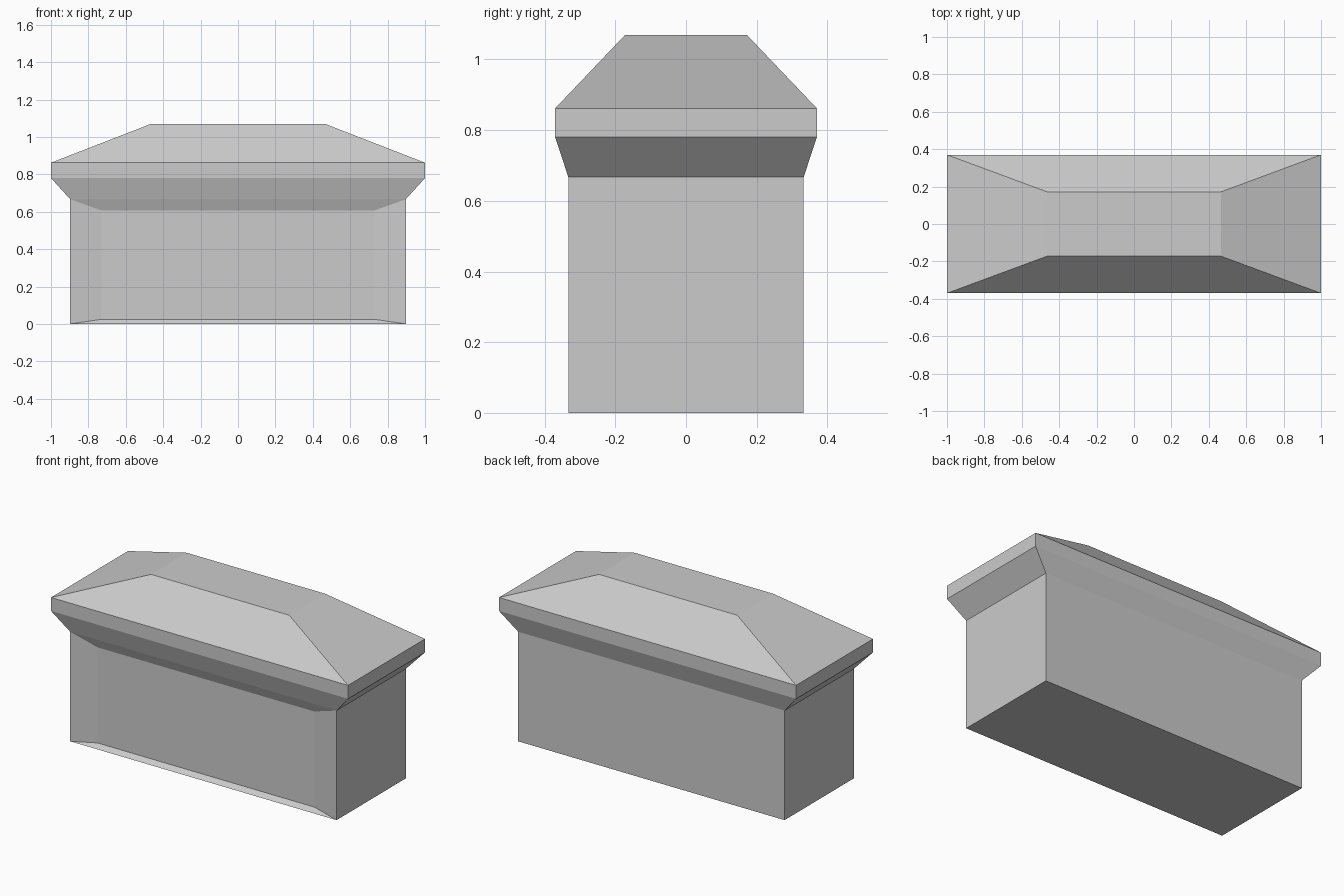
import bpy
import bmesh

cube = bpy.data.objects.get("Cube")
if cube:
    bpy.data.objects.remove(cube, do_unlink=True)

stone = bpy.data.materials.new("light_grey_stone")
stone.use_nodes = True
colour = (0.6, 0.6, 0.6, 1)
stone.diffuse_color = colour
stone.node_tree.nodes["Principled BSDF"].inputs["Base Color"].default_value = colour

BODY_X, BODY_Y, BODY_Z = 0.897, 0.333, 0.667


def loft(sections, cap_bottom=False, cap_top=False):
    """Join centred rectangles given as (half x, half y, z)."""
    bm = bmesh.new()
    rings = [[bm.verts.new((sx * x, sy * y, z))
              for sx, sy in ((-1, -1), (1, -1), (1, 1), (-1, 1))]
             for x, y, z in sections]
    for low, high in zip(rings, rings[1:]):
        for i in range(4):
            j = (i + 1) % 4
            bm.faces.new((low[i], low[j], high[j], high[i]))
    if cap_bottom:
        bm.faces.new(rings[0][::-1])
    if cap_top:
        bm.faces.new(rings[-1])
    bm.normal_update()
    return bm


def finish(bm, name):
    mesh = bpy.data.meshes.new(name)
    bm.to_mesh(mesh)
    bm.free()
    mesh.materials.append(stone)
    obj = bpy.data.objects.new(name, mesh)
    bpy.context.collection.objects.link(obj)


# Body with a shallow panel sunk into its front
body = loft([(BODY_X, BODY_Y, 0), (BODY_X, BODY_Y, BODY_Z)], cap_bottom=True)
front = min(body.faces, key=lambda f: f.calc_center_median().y)
bmesh.ops.inset_individual(body, faces=[front], thickness=0.05)
for v in front.verts:
    v.co.x = 0.73 if v.co.x > 0 else -0.73
    v.co.y = -BODY_Y + 0.025
    v.co.z = 0.607 if v.co.z > BODY_Z / 2 else 0.025
finish(body, "body")

# Lid: flared underside, upright rim and hipped roof with a flat top
lid = loft([(BODY_X, BODY_Y, BODY_Z), (1, 0.37, 0.78),
            (1, 0.37, 0.862), (0.465, 0.172, 1.07)], cap_top=True)
finish(lid, "lid")
